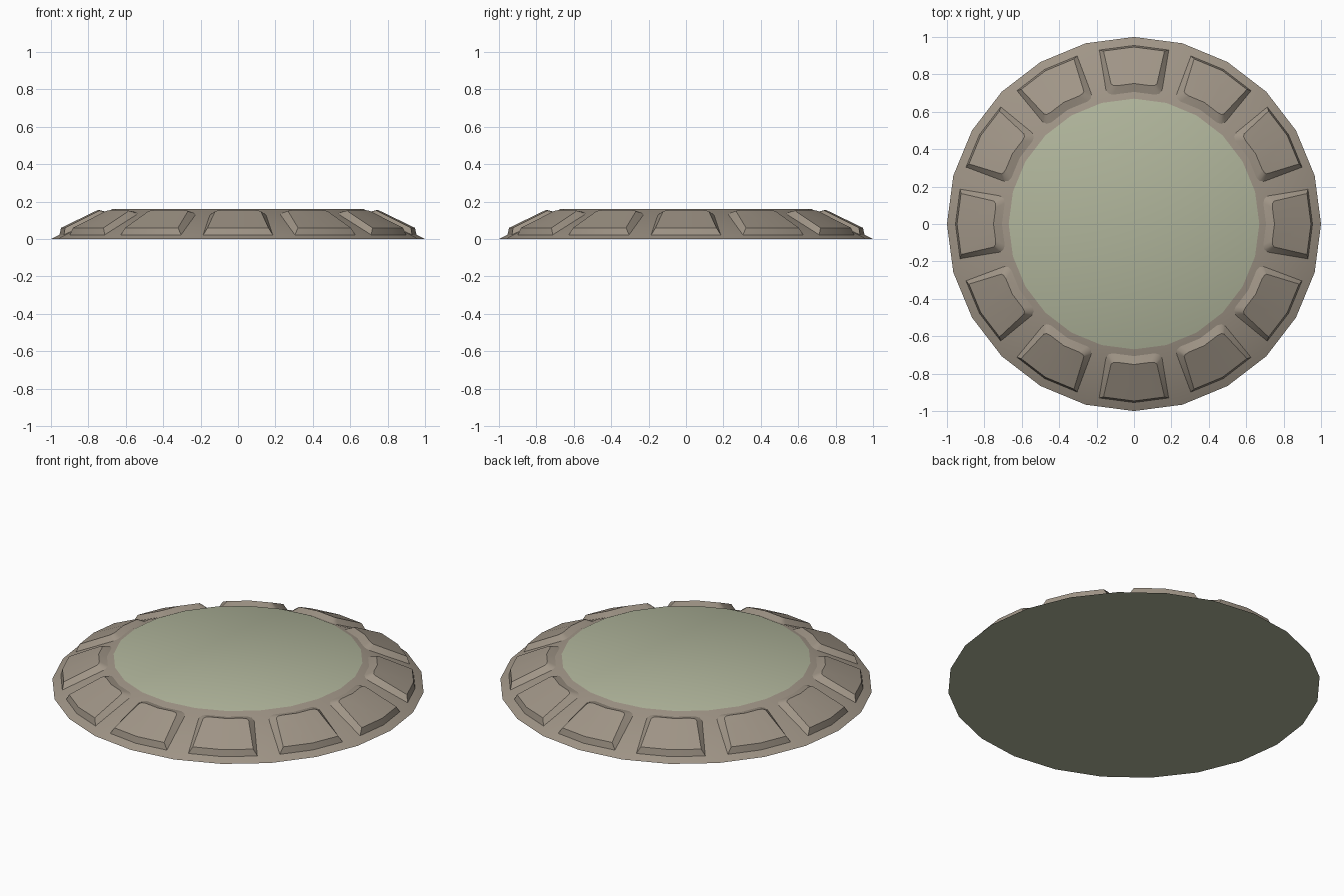
import bpy, bmesh, math
from mathutils import Vector

if "Cube" in bpy.data.objects:
    bpy.data.objects.remove(bpy.data.objects["Cube"])

SIDES, PADS = 24, 12
R_OUT, R_TOP, HEIGHT = 1.0, 0.67, 0.16
SLOPE = HEIGHT / (R_OUT - R_TOP)


def material(name, rgb):
    m = bpy.data.materials.new(name)
    m.diffuse_color = (*rgb, 1)
    m.use_nodes = True
    m.node_tree.nodes["Principled BSDF"].inputs["Base Color"].default_value = m.diffuse_color
    return m


stone = material("warm grey stone", (0.352, 0.301, 0.242))
sage = material("pale sage", (0.434, 0.462, 0.328))


def finish(bm, name, mats):
    bmesh.ops.recalc_face_normals(bm, faces=bm.faces)
    me = bpy.data.meshes.new(name)
    bm.to_mesh(me)
    bm.free()
    for m in mats:
        me.materials.append(m)
    ob = bpy.data.objects.new(name, me)
    bpy.context.collection.objects.link(ob)
    bpy.ops.object.select_all(action='DESELECT')
    ob.select_set(True)
    bpy.context.view_layer.objects.active = ob
    bpy.ops.object.shade_smooth_by_angle(angle=math.radians(30))
    return ob


# Sloping disc: stone flank, sage top and underside
bm = bmesh.new()
bmesh.ops.create_cone(bm, cap_ends=True, segments=SIDES, radius1=R_OUT,
                      radius2=R_TOP, depth=HEIGHT)
bmesh.ops.translate(bm, verts=bm.verts, vec=(0, 0, HEIGHT / 2))
bm.normal_update()
for f in bm.faces:
    f.material_index = 1 if abs(f.normal.z) > 0.99 else 0
finish(bm, "sloped_disc", [stone, sage])


def flank_point(centre, deg, r, lift):
    """Point on the faceted flank, raised along its slope normal."""
    k = math.cos(math.radians(7.5)) / math.cos(math.radians(abs(deg) - 7.5))
    n = Vector((SLOPE, 1)).normalized() * lift
    rad, z = r * k + n.x, (R_OUT - r) * SLOPE + n.y
    a = centre + math.radians(deg)
    return (rad * math.cos(a), rad * math.sin(a), z)


def outline(outer, inner, ang_out, ang_in, cut):
    """Pad outline as (angle, radius), inner corners clipped."""
    right = [(0, outer), (ang_out, outer), (ang_in, inner + cut),
             (ang_in - 0.8, inner + cut * 0.3), (ang_in - 2.6, inner), (0, inner)]
    return right + [(-a, r) for a, r in right[-2:0:-1]]


# Raised bevelled pads around the flank
base = outline(0.956, 0.704, 11.4, 12.0, 0.03)
top = outline(0.933, 0.738, 10.0, 9.3, 0.014)
bm = bmesh.new()
for i in range(PADS):
    c = 2 * math.pi * i / PADS
    lo = [bm.verts.new(flank_point(c, a, r, -0.002)) for a, r in base]
    hi = [bm.verts.new(flank_point(c, a, r, 0.03)) for a, r in top]
    n = len(lo)
    for j in range(n):
        k = (j + 1) % n
        bm.faces.new((lo[j], lo[k], hi[k], hi[j]))
    # two top halves folded along the disc's corner line
    bm.faces.new(hi[:6])
    bm.faces.new(hi[5:] + hi[:1])
finish(bm, "raised_pads", [stone])
